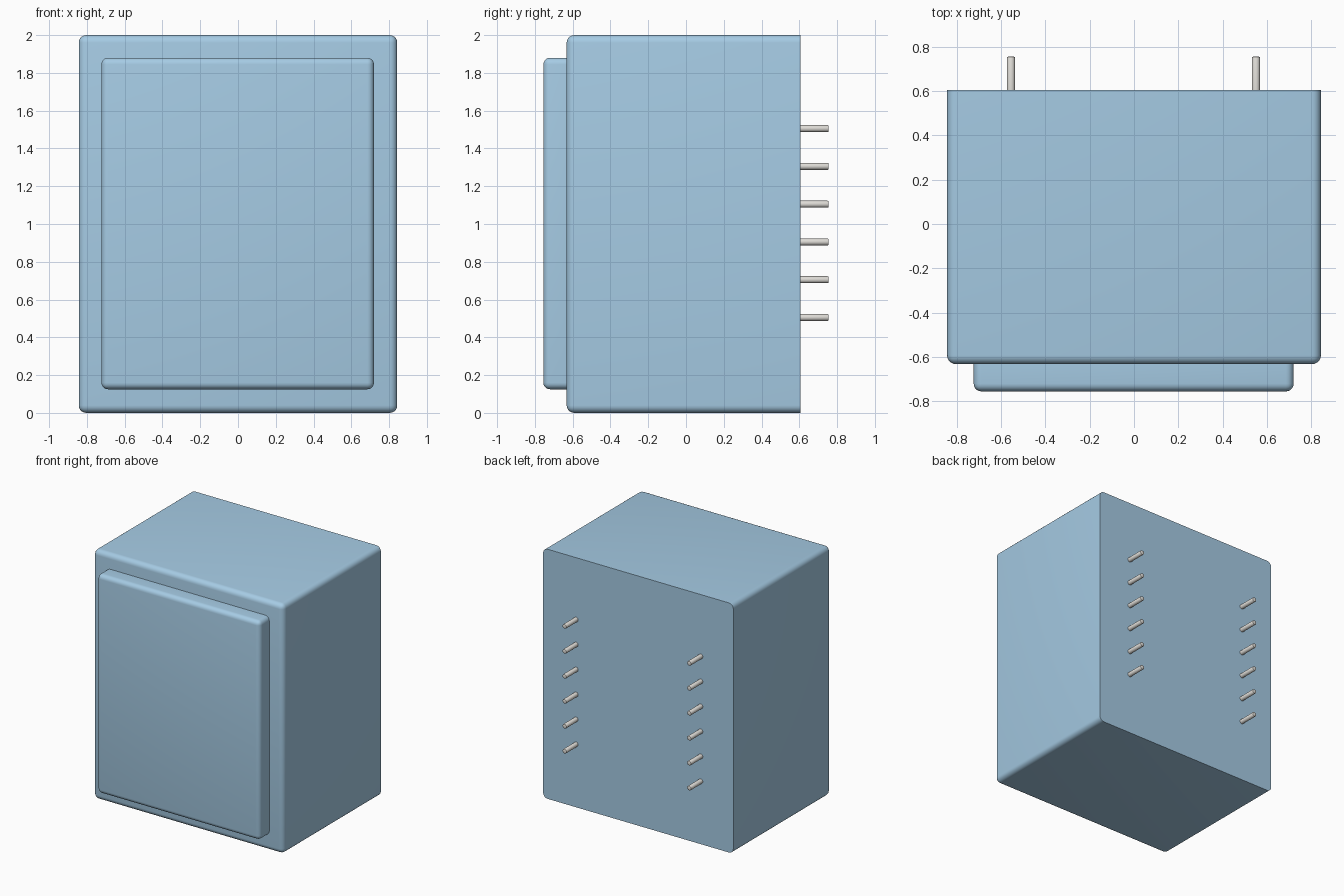
import bpy, bmesh, math
from mathutils import Matrix, Vector

if "Cube" in bpy.data.objects:
    bpy.data.objects.remove(bpy.data.objects["Cube"])


def material(name, rgb):
    m = bpy.data.materials.new(name)
    m.diffuse_color = (*rgb, 1)
    m.use_nodes = True
    m.node_tree.nodes["Principled BSDF"].inputs["Base Color"].default_value = m.diffuse_color
    return m


def finish(name, bm, mat):
    mesh = bpy.data.meshes.new(name)
    bmesh.ops.recalc_face_normals(bm, faces=bm.faces)
    bm.to_mesh(mesh)
    bm.free()
    mesh.materials.append(mat)
    ob = bpy.data.objects.new(name, mesh)
    bpy.context.collection.objects.link(ob)
    bpy.context.view_layer.objects.active = ob
    bpy.ops.object.select_all(action='DESELECT')
    ob.select_set(True)
    bpy.ops.object.shade_smooth_by_angle(angle=math.radians(35))
    return ob


def rounded_block(name, lo, hi, radius, mat):
    """Box with every edge rounded except those around its rear (+y) face."""
    lo, hi = Vector(lo), Vector(hi)
    bm = bmesh.new()
    size = hi - lo
    bmesh.ops.create_cube(bm, size=1, matrix=Matrix.Translation((lo + hi) / 2) @ Matrix.Diagonal((*size, 1)))
    edges = [e for e in bm.edges if min(v.co.y for v in e.verts) < hi.y - 1e-4]
    bmesh.ops.bevel(bm, geom=edges, offset=radius, segments=5, profile=0.5, affect='EDGES')
    return finish(name, bm, mat)


def pin(name, x, z, mat, y0=0.6, y1=0.755, r=0.0185):
    """Round pin along y with a softened tip."""
    bm = bmesh.new()
    place = Matrix.Translation((x, (y0 + y1) / 2, z)) @ Matrix.Rotation(math.pi / 2, 4, 'X')
    bmesh.ops.create_cone(bm, cap_ends=True, segments=20, radius1=r, radius2=r, depth=y1 - y0, matrix=place)
    tip = [e for e in bm.edges if all(v.co.y > y1 - 1e-4 for v in e.verts)]
    bmesh.ops.bevel(bm, geom=tip, offset=0.006, segments=2, profile=0.5, affect='EDGES')
    return finish(name, bm, mat)


blue = material("blue_plastic", (0.38, 0.6, 0.78))
metal = material("pin_metal", (0.75, 0.73, 0.69))

# Housing and raised front face
rounded_block("housing", (-0.843, -0.632, 0), (0.843, 0.605, 2), 0.04, blue)
rounded_block("front_panel", (-0.723, -0.755, 0.125), (0.72, -0.632, 1.88), 0.035, blue)

# Two columns of six pins on the back
for side, x in (("left", -0.555), ("right", 0.55)):
    for i in range(6):
        pin(f"{side}_pin_{i + 1}", x, 0.505 + 0.2 * i, metal)
